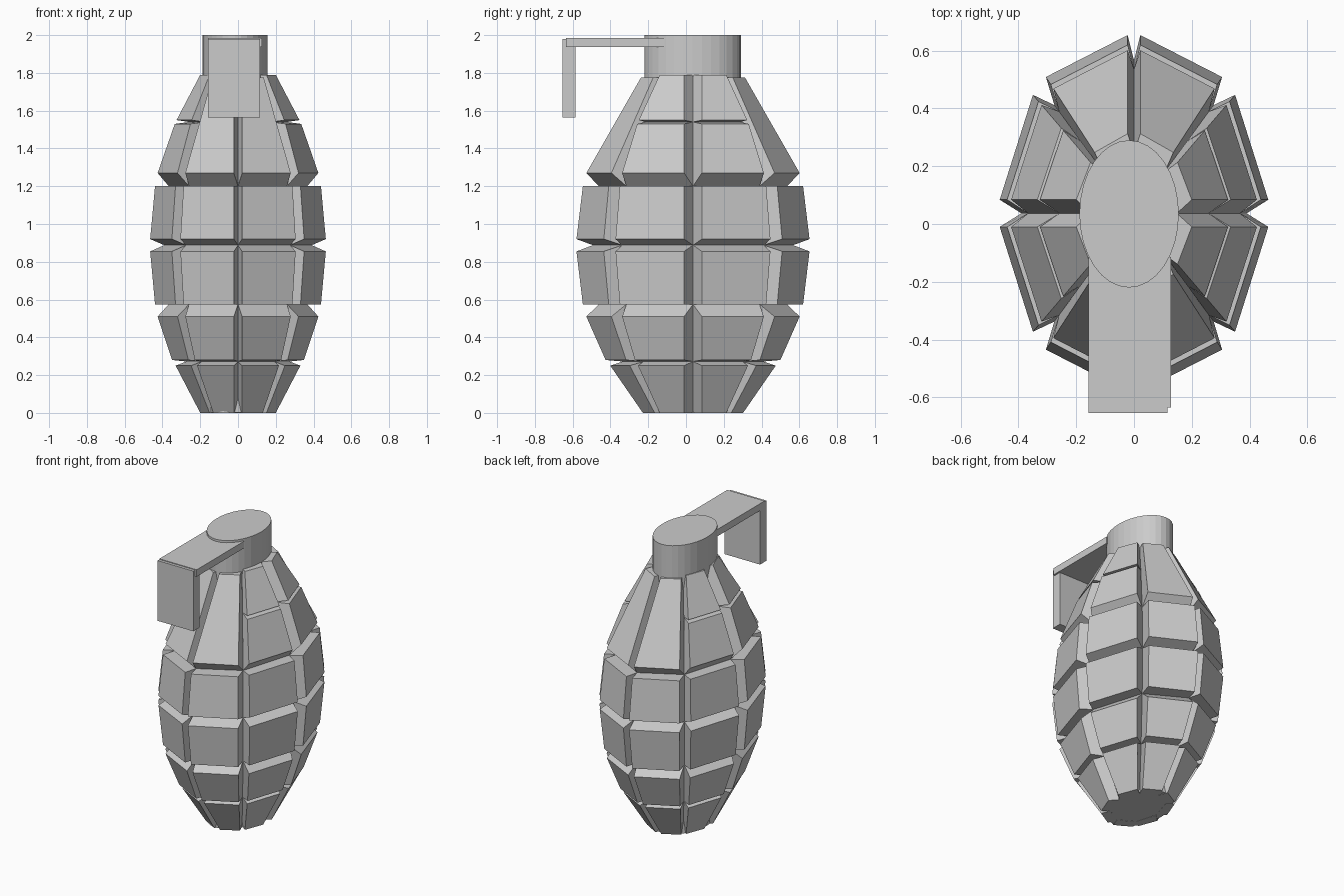
import bpy
import bmesh
from math import cos, sin, pi

if "Cube" in bpy.data.objects:
    bpy.data.objects.remove(bpy.data.objects["Cube"], do_unlink=True)

# One plain metal colour
GREY = (0.6, 0.6, 0.6, 1)
metal = bpy.data.materials.new("grey_metal")
metal.use_nodes = True
metal.diffuse_color = GREY
metal.node_tree.nodes["Principled BSDF"].inputs["Base Color"].default_value = GREY

CY = 0.037  # the body sits a little behind the origin

# Height -> relative width, for the plate faces and the groove bottoms
OUTER = [(0, .43), (.25, .71), (.28, .75), (.51, .915), (.575, .945), (.855, 1),
         (.92, 1), (1.2, .945), (1.27, .915), (1.53, .72), (1.55, .70), (1.79, .43)]
INNER = [(0, .38), (.272, .70), (.575, .94), (.888, 1), (1.2, .94), (1.54, .66), (1.79, .38)]

# Rows: inner bottom, outer bottom, outer top, inner top
ROWS = [(0, 0, .25, .272), (.272, .28, .51, .575), (.575, .575, .855, .888),
        (.888, .92, 1.2, 1.2)]
SIDE_ROWS = ROWS + [(1.2, 1.27, 1.53, 1.54), (1.54, 1.55, 1.79, 1.79)]
END_ROWS = ROWS + [(1.2, 1.27, 1.775, 1.775)]


def width(table, z):
    for (z0, w0), (z1, w1) in zip(table, table[1:]):
        if z <= z1:
            return w0 + (w1 - w0) * (z - z0) / (z1 - z0)
    return table[-1][1]


def finish(name, bm):
    bmesh.ops.recalc_face_normals(bm, faces=bm.faces)
    mesh = bpy.data.meshes.new(name)
    bm.to_mesh(mesh)
    bm.free()
    mesh.materials.append(metal)
    obj = bpy.data.objects.new(name, mesh)
    bpy.context.collection.objects.link(obj)
    return obj


def groove(index, z):
    # Groove bottoms lie on an ellipse, one every eighth of a turn
    w, a = width(INNER, z), index * pi / 4
    return (.39 * w * cos(a), .53 * w * sin(a), z)


def corner(kind, z):
    # Plate corners; the gaps on the two axes keep a constant width
    w = width(OUTER, z)
    return {"side_axis": (.465 * w, .047, z), "side_diagonal": (.35 * w, .41 * w, z),
            "end_diagonal": (.305 * w, .472 * w, z), "end_axis": (.022, .617 * w, z)}[kind]


def add_block(bm, row, first, kinds, mx, my):
    i0, o0, o1, i1 = row
    pts = [groove(first, i0), groove(first + 1, i0), groove(first + 1, i1), groove(first, i1),
           corner(kinds[0], o0), corner(kinds[1], o0), corner(kinds[1], o1), corner(kinds[0], o1)]
    v = [bm.verts.new((x * mx, y * my + CY, z)) for x, y, z in pts]
    bm.faces.new(v[:4])
    bm.faces.new(v[4:])
    for i in range(4):
        j = (i + 1) % 4
        bm.faces.new((v[i], v[j], v[j + 4], v[i + 4]))


# Segmented body: eight columns of bevelled plates, mirrored per quarter
body = bmesh.new()
for mx in (1, -1):
    for my in (1, -1):
        for row in SIDE_ROWS:
            add_block(body, row, 0, ("side_axis", "side_diagonal"), mx, my)
        for row in END_ROWS:
            add_block(body, row, 1, ("end_diagonal", "end_axis"), mx, my)
finish("segmented_body", body)

# Oval core: shows as the neck on top and the disc underneath
core = bmesh.new()
bmesh.ops.create_cone(core, cap_ends=True, segments=32, radius1=1, radius2=1, depth=1)
for v in core.verts:
    v.co = (v.co.x * .172 - .017, v.co.y * .255 + .035, 1.001 + v.co.z * 1.998)
finish("neck_core", core)


def box(name, low, high):
    bm = bmesh.new()
    bmesh.ops.create_cube(bm, size=1)
    for v in bm.verts:
        v.co = [l + (c + .5) * (h - l) for l, h, c in zip(low, high, v.co)]
    return finish(name, bm)


# Bent lever
box("lever_arm", (-.158, -.635, 1.937), (.128, -.115, 1.985))
box("lever_handle", (-.158, -.655, 1.563), (.116, -.585, 1.98))
